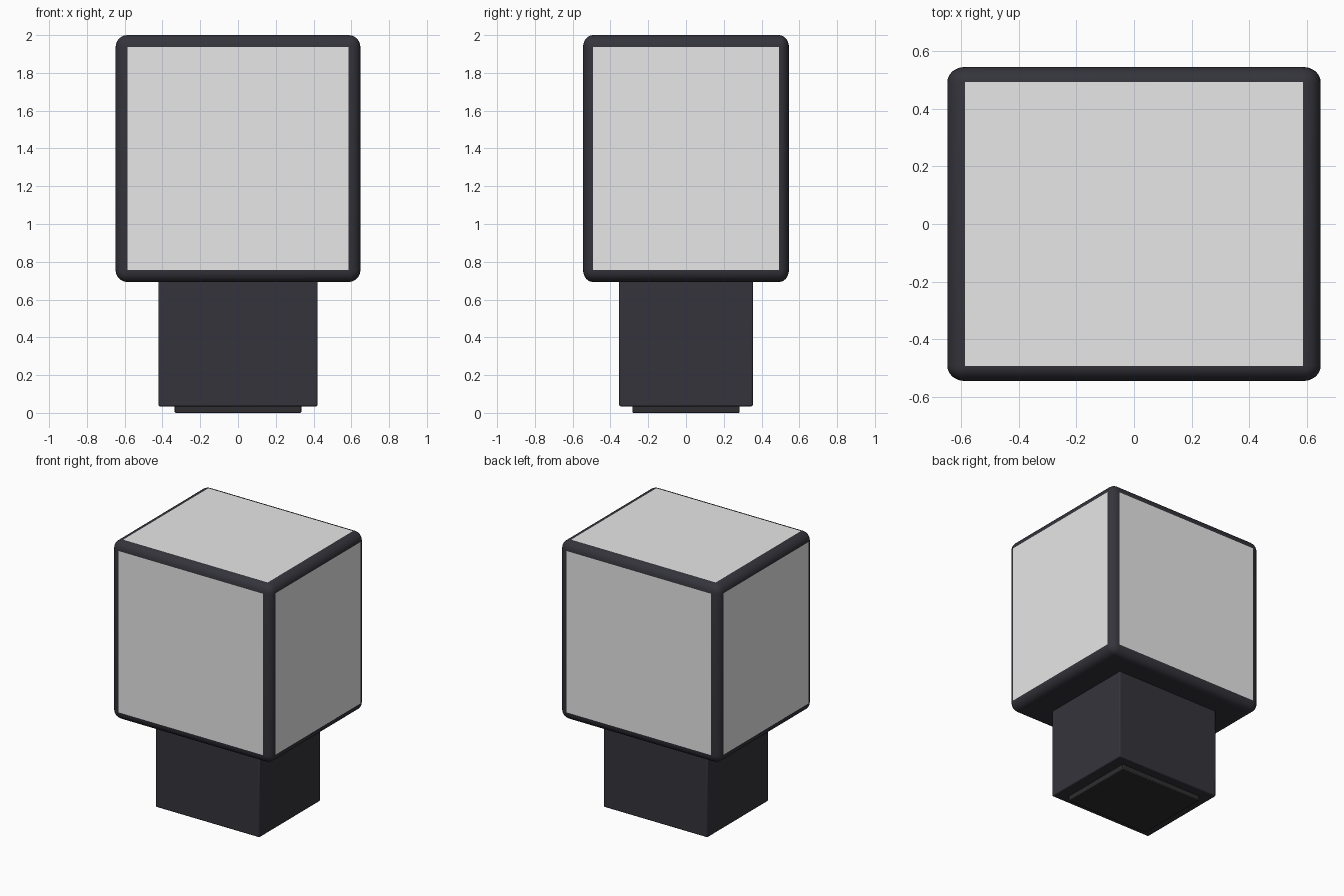
import bpy, bmesh
from mathutils import Vector

if "Cube" in bpy.data.objects:
    bpy.data.objects.remove(bpy.data.objects["Cube"])


def make_material(name, color):
    mat = bpy.data.materials.new(name)
    mat.diffuse_color = (*color, 1.0)
    mat.use_nodes = True
    mat.node_tree.nodes["Principled BSDF"].inputs["Base Color"].default_value = mat.diffuse_color
    return mat


dark = make_material("dark_frame", (0.034, 0.034, 0.044))
pale = make_material("pale_panel", (0.8, 0.8, 0.8))
foot = make_material("foot_black", (0.029, 0.027, 0.029))


def rounded_box(name, size, z0, z1, bevel, segments, mats, scale_bevel=False):
    """Bevelled box centred on x and y; the large flat faces stay flat shaded."""
    dims = Vector((size[0], size[1], z1 - z0))
    bm = bmesh.new()
    bmesh.ops.create_cube(bm, size=1.0)
    if not scale_bevel:
        bmesh.ops.scale(bm, vec=dims, verts=bm.verts)
    bmesh.ops.bevel(bm, geom=bm.edges[:], offset=bevel, segments=segments,
                    profile=0.5, affect='EDGES', clamp_overlap=True)
    if scale_bevel:
        bmesh.ops.scale(bm, vec=dims, verts=bm.verts)
    bmesh.ops.translate(bm, vec=(0, 0, (z0 + z1) / 2), verts=bm.verts)
    bm.normal_update()
    flats = sorted(bm.faces, key=lambda f: f.calc_area())[-6:]
    for f in bm.faces:
        f.smooth = True
    for f in flats:
        f.smooth = False
        # panels sit on every flat side except the underside
        if len(mats) > 1 and f.normal.z > -0.5:
            f.material_index = 1
    mesh = bpy.data.meshes.new(name)
    bm.to_mesh(mesh)
    bm.free()
    for m in mats:
        mesh.materials.append(m)
    obj = bpy.data.objects.new(name, mesh)
    bpy.context.collection.objects.link(obj)
    return obj


# Head: rounded frame with pale panels on the sides and top
rounded_box("head", (1.296, 1.09), 0.693, 2.0, 0.048, 6, [dark, pale], scale_bevel=True)
# Neck block under the head
rounded_box("neck", (0.842, 0.708), 0.035, 0.72, 0.007, 2, [dark])
# Thin foot plate
rounded_box("foot_plate", (0.67, 0.566), 0.0, 0.06, 0.005, 2, [foot])
